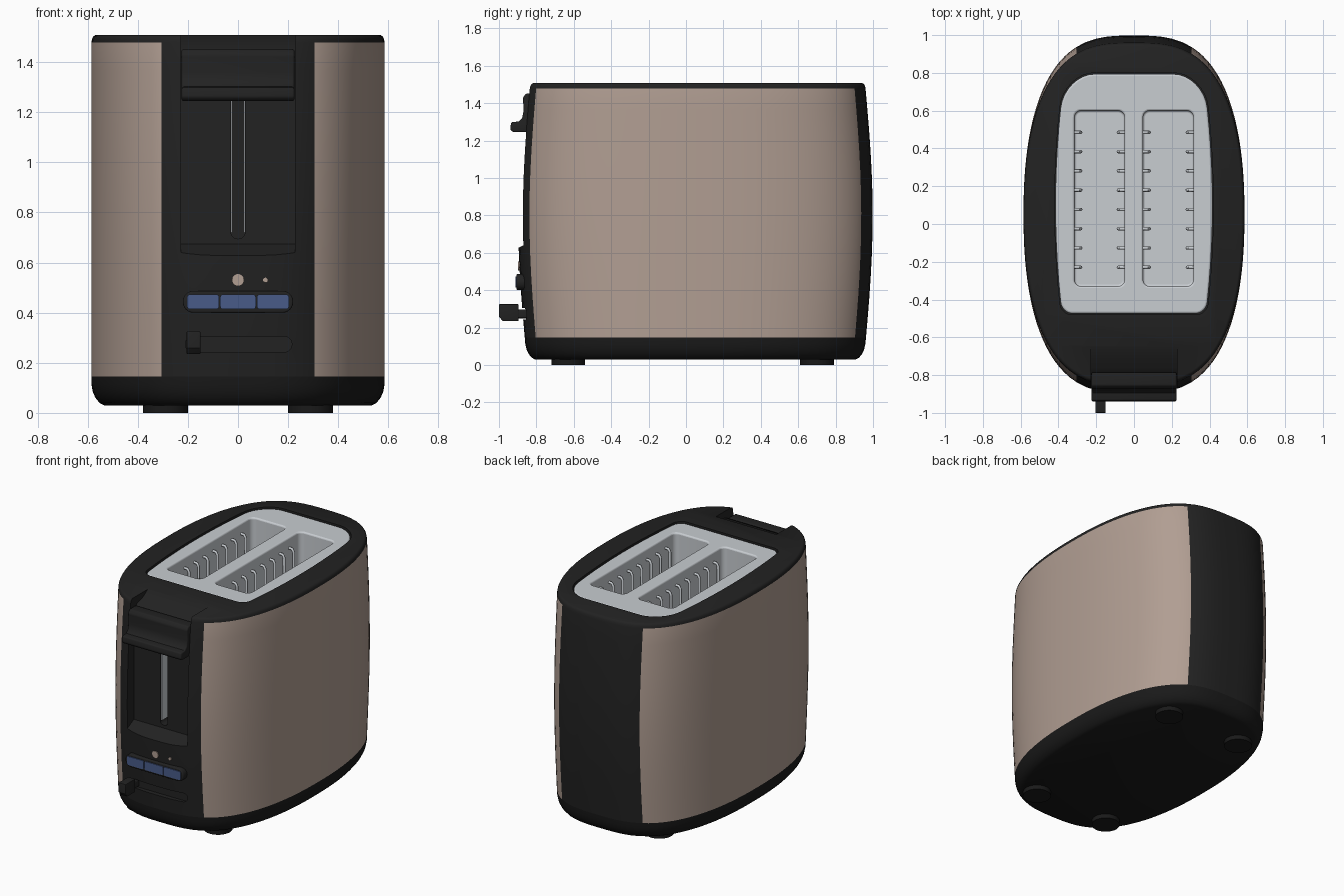
import bpy, bmesh, math

if "Cube" in bpy.data.objects:
    bpy.data.objects.remove(bpy.data.objects["Cube"])


def material(name, col):
    m = bpy.data.materials.new(name)
    m.diffuse_color = (*col, 1)
    m.use_nodes = True
    m.node_tree.nodes["Principled BSDF"].inputs["Base Color"].default_value = m.diffuse_color
    return m


BLACK = material("black plastic", (0.016, 0.016, 0.016))
BASE = material("base black", (0.010, 0.010, 0.010))
TAUPE = material("taupe metal", (0.44, 0.342, 0.29))
SILVER = material("silver", (0.58, 0.61, 0.64))
BLUE = material("blue", (0.065, 0.105, 0.25))


def finish(bm, name, mats):
    bmesh.ops.recalc_face_normals(bm, faces=bm.faces)
    me = bpy.data.meshes.new(name)
    bm.to_mesh(me)
    bm.free()
    ob = bpy.data.objects.new(name, me)
    bpy.context.collection.objects.link(ob)
    for m in mats:
        me.materials.append(m)
    return ob


def activate(ob):
    bpy.ops.object.select_all(action='DESELECT')
    ob.select_set(True)
    bpy.context.view_layer.objects.active = ob


def smooth(ob, deg=35):
    activate(ob)
    bpy.ops.object.shade_smooth_by_angle(angle=math.radians(deg))


def bevel(ob, width, segs=3):
    activate(ob)
    m = ob.modifiers.new("bevel", 'BEVEL')
    m.width, m.segments, m.limit_method = width, segs, 'ANGLE'
    m.angle_limit = math.radians(40)
    bpy.ops.object.modifier_apply(modifier=m.name)


def cut(ob, cutter):
    activate(ob)
    m = ob.modifiers.new("cut", 'BOOLEAN')
    m.operation, m.solver, m.object = 'DIFFERENCE', 'EXACT', cutter
    bpy.ops.object.modifier_apply(modifier=m.name)
    bpy.data.objects.remove(cutter)


def prism(name, pts, axis, d0, d1, mat, bev=0):
    """Extrude a 2D outline along an axis."""
    place = {'x': lambda u, v, d: (d, u, v), 'y': lambda u, v, d: (u, d, v),
             'z': lambda u, v, d: (u, v, d)}[axis]
    bm = bmesh.new()
    lo, hi = [[bm.verts.new(place(u, v, d)) for u, v in pts] for d in (d0, d1)]
    n = len(pts)
    for i in range(n):
        j = (i + 1) % n
        bm.faces.new((lo[i], lo[j], hi[j], hi[i]))
    bm.faces.new(lo)
    bm.faces.new(hi)
    ob = finish(bm, name, [mat])
    if bev:
        bevel(ob, bev)
    smooth(ob)
    return ob


def rounded(u0, u1, v0, v1, r_low, r_high=None, n=6):
    """Rounded rectangle with separate radii for low and high corners."""
    rh = r_low if r_high is None else r_high
    pts = []
    for q, (u, v, r) in enumerate(((u1 - rh, v1 - rh, rh), (u0 + rh, v1 - rh, rh),
                                   (u0 + r_low, v0 + r_low, r_low),
                                   (u1 - r_low, v0 + r_low, r_low))):
        for k in range(n + 1):
            t = math.pi / 2 * (q + k / n)
            pts.append((u + r * math.cos(t), v + r * math.sin(t)))
    return pts


def circle(u, v, r, n=32):
    return [(u + r * math.cos(2 * math.pi * i / n), v + r * math.sin(2 * math.pi * i / n))
            for i in range(n)]


# Body: stack of superellipse rings, bulging front and back
PX, QY, A, CY, EDGE = 3.0, 2.3, 0.585, 0.05, 0.305


def ring(z, inset):
    a = A - inset
    b = 0.908 + 0.04 * math.sin(math.pi * max(z - 0.1, 0) / 1.4) - inset
    t0 = math.acos((EDGE / a) ** (PX / 2))
    quarter = []
    for i in range(18):
        t = t0 * i / 18
        quarter.append((a * math.cos(t) ** (2 / PX), b * math.sin(t) ** (2 / QY)))
    for i in range(7):
        x = EDGE * (1 - i / 6)
        quarter.append((x, b * (1 - (x / a) ** PX) ** (1 / QY)))
    half = quarter + [(-x, y) for x, y in quarter[-2::-1]]
    full = half + [(x, -y) for x, y in half[-2:0:-1]]
    return [(x, y + CY, z) for x, y in full]


levels = [(0.03, 0.05), (0.04, 0.032), (0.06, 0.016), (0.085, 0.005), (0.115, 0), (0.146, 0)]
levels += [(0.146 + 1.332 * i / 12, 0) for i in range(1, 13)]
levels += [(1.493, 0.002), (1.503, 0.007), (1.508, 0.016)]
bm = bmesh.new()
rings = [[bm.verts.new(p) for p in ring(*lv)] for lv in levels]
for lo, hi in zip(rings, rings[1:]):
    for i in range(len(lo)):
        j = (i + 1) % len(lo)
        f = bm.faces.new((lo[i], lo[j], hi[j], hi[i]))
        c = f.calc_center_median()
        if c.z < 0.146:
            f.material_index = 2
        elif c.z < 1.478 and abs(c.x) > EDGE:
            f.material_index = 1
bm.faces.new(rings[0]).material_index = 2
bm.faces.new(rings[-1])
body = finish(bm, "toaster_body", [BLACK, TAUPE, BASE])


# Tray outline with bowed sides
def tray_outline(scale):
    pts, out = rounded(-0.42, 0.42, -0.48, 0.80, 0.06, 0.18, 8), []
    for (u, v), (u2, v2) in zip(pts, pts[1:] + pts[:1]):
        steps = 10 if math.hypot(u2 - u, v2 - v) > 0.1 else 1
        out += [(u + (u2 - u) * k / steps, v + (v2 - v) * k / steps) for k in range(steps)]
    return [(u * scale * (1 - 0.12 * ((v - 0.1) / 0.7) ** 2), 0.16 + (v - 0.16) * scale)
            for u, v in out]


# Openings in the body: tray well, lever recess with top scoop, lever track, slider track
cut(body, prism("tray_cutter", tray_outline(1), 'z', 0.25, 1.7, BLACK))
recess = [(-1.1, 0.53), (-0.89, 0.63), (-0.80, 0.675), (-0.80, 1.42), (-0.765, 1.455),
          (-0.70, 1.475), (-0.64, 1.515), (-0.64, 1.7), (-1.1, 1.7)]
cut(body, prism("recess_cutter", recess, 'x', -0.228, 0.228, BLACK))
cut(body, prism("track_cutter", rounded(-0.028, 0.028, 0.695, 1.30, 0.026), 'y', -0.95, -0.6, BLACK))
cut(body, prism("slider_cutter", rounded(-0.21, 0.215, 0.243, 0.305, 0.03), 'y', -1.0, -0.84, BLACK))
smooth(body)

# Metal strips lining the lever track
for s in (-1, 1):
    prism("track_liner", [(s * 0.028, 0.72), (s * 0.023, 0.72), (s * 0.023, 1.28), (s * 0.028, 1.28)],
          'y', -0.79, -0.61, SILVER)

# Silver tray with two bread slots
tray = prism("bread_tray", tray_outline(0.99), 'z', 0.26, 1.502, SILVER)
for x0, x1 in ((-0.315, -0.05), (0.048, 0.315)):
    cut(tray, prism("slot_cutter", rounded(x0, x1, -0.33, 0.60, 0.035), 'z', 0.40, 1.7, SILVER))
bevel(tray, 0.010)
smooth(tray)

# Bread guide wires hooked along both walls of each slot
curve = bpy.data.curves.new("guide_wires", 'CURVE')
curve.dimensions, curve.bevel_depth, curve.bevel_resolution = '3D', 0.009, 2
for wall, d in ((-0.315, 1), (-0.05, -1), (0.048, 1), (0.315, -1)):
    for i in range(8):
        y = 0.485 - 0.102 * i
        sp = curve.splines.new('POLY')
        sp.points.add(3)
        for p, (dx, z) in zip(sp.points, ((-0.01, 1.43), (0.022, 1.43), (0.033, 1.41), (0.033, 0.39))):
            p.co = (wall + d * dx, y, z, 1)
wires = bpy.data.objects.new("guide_wires", curve)
bpy.context.collection.objects.link(wires)
curve.materials.append(SILVER)
activate(wires)
bpy.ops.object.convert(target='MESH')
smooth(wires, 50)

# Lever handle with a lip at the bottom
lever = [(-0.785, 1.452), (-0.855, 1.452), (-0.872, 1.43), (-0.868, 1.36), (-0.876, 1.32),
         (-0.895, 1.302), (-0.935, 1.298), (-0.94, 1.26), (-0.925, 1.245), (-0.785, 1.245)]
prism("lever", lever, 'x', -0.225, 0.225, BLACK, 0.008)

# Button bar with three blue keys
prism("button_frame", rounded(-0.22, 0.22, 0.40, 0.487, 0.042), 'y', -0.906, -0.85, BLACK, 0.006)
for x0, x1 in ((-0.203, -0.075), (-0.071, 0.071), (0.075, 0.203)):
    prism("blue_button", rounded(x0, x1, 0.414, 0.473, 0.012), 'y', -0.912, -0.88, BLUE)

# Indicator dots
prism("indicator_large", circle(0, 0.53, 0.024), 'y', -0.897, -0.88, TAUPE)
prism("indicator_small", circle(0.11, 0.53, 0.010), 'y', -0.894, -0.87, TAUPE)

# Browning slider knob and its neck
knob = [(-1.0, 0.325), (-0.895, 0.325), (-0.895, 0.235), (-0.98, 0.235), (-1.0, 0.26)]
prism("slider_knob", knob, 'x', -0.205, -0.15, BLACK, 0.004)
prism("slider_neck", rounded(-0.195, -0.16, 0.25, 0.298, 0.01), 'y', -0.90, -0.82, BLACK)

# Feet
for x in (-0.29, 0.29):
    for y in (-0.63, 0.70):
        prism("foot", circle(x, y, 0.09), 'z', 0, 0.05, BASE)
